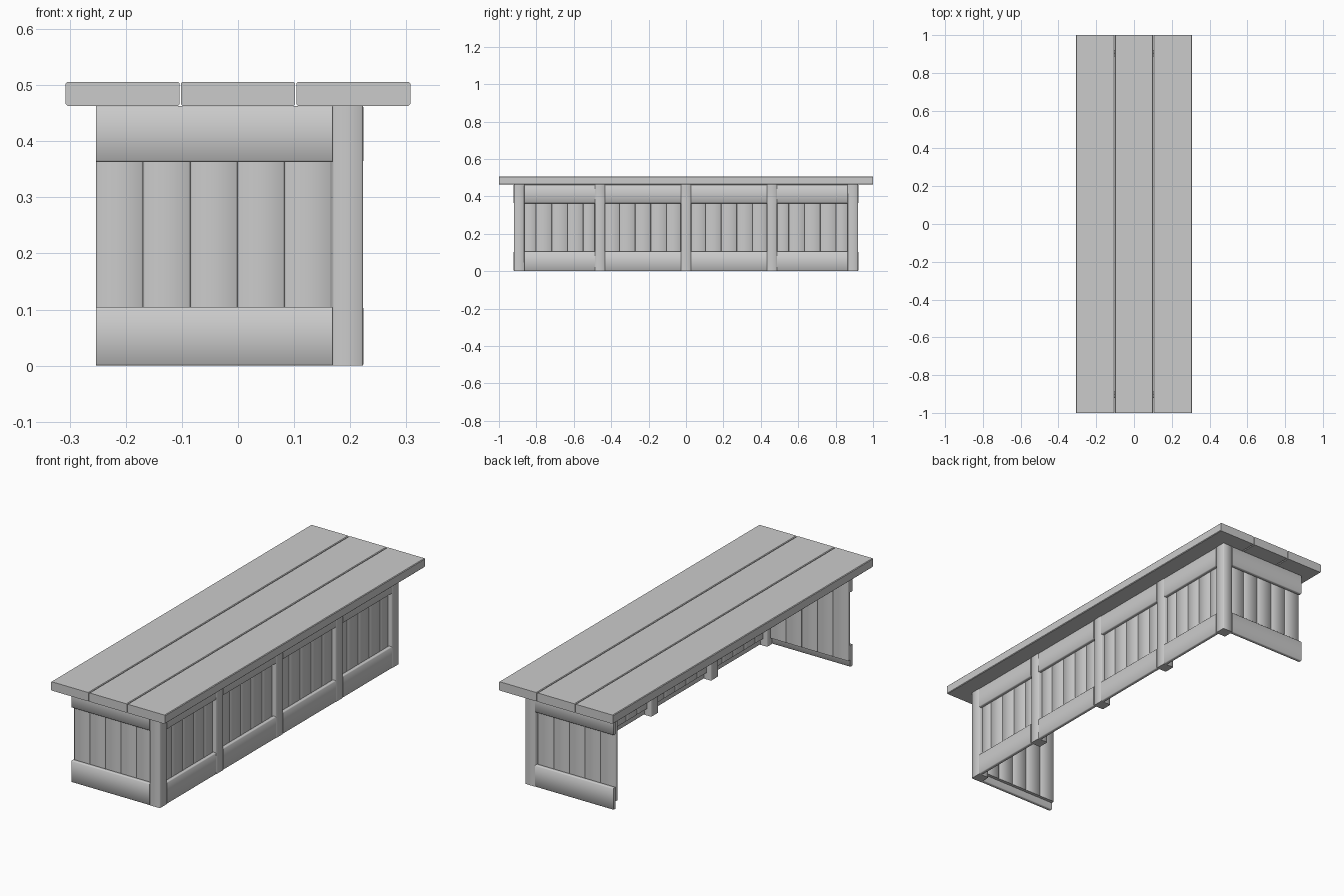
import bpy
import bmesh
from mathutils import Vector

cube = bpy.data.objects.get("Cube")
if cube:
    bpy.data.objects.remove(cube, do_unlink=True)

# Single painted-wood colour
grey = bpy.data.materials.new("grey_wood")
grey.use_nodes = True
colour = (0.6, 0.6, 0.6, 1)
grey.diffuse_color = colour
grey.node_tree.nodes["Principled BSDF"].inputs["Base Color"].default_value = colour


def board(name, xs, ys, zs, grain, bevel=0.003, smooth=True):
    """Box between three ranges, with the edges along the grain axis bevelled."""
    lo, hi = (Vector(p) for p in zip(xs, ys, zs))
    bm = bmesh.new()
    bmesh.ops.create_cube(bm, size=1)
    for v in bm.verts:
        v.co = Vector([(c + 0.5) * (b - a) + a for c, a, b in zip(v.co, lo, hi)])
    edges = [e for e in bm.edges
             if abs((e.verts[0].co - e.verts[1].co).normalized()[grain]) > 0.9]
    bmesh.ops.bevel(bm, geom=edges, offset=bevel, segments=1,
                    affect='EDGES', profile=0.5)
    bmesh.ops.recalc_face_normals(bm, faces=bm.faces)
    mesh = bpy.data.meshes.new(name)
    bm.to_mesh(mesh)
    bm.free()
    mesh.materials.append(grey)
    obj = bpy.data.objects.new(name, mesh)
    bpy.context.collection.objects.link(obj)
    if smooth:
        bpy.ops.object.select_all(action='DESELECT')
        obj.select_set(True)
        bpy.context.view_layer.objects.active = obj
        bpy.ops.object.shade_smooth_by_angle(angle=1.0)
    return obj


X, Y, Z = range(3)
TOP = 0.463           # underside of the seat
OUT_X, OUT_Y = 0.223, 0.92
THICK = 0.018         # rail thickness
SLAT = 0.084          # slat width
POST_IN = 0.168       # inner face of the posts
RAILS = {"bottom": (0, 0.105), "top": (0.363, TOP)}
SLAT_Z = (0.035, 0.43)

# Seat planks
for i in (-1, 0, 1):
    c = i * 0.2055
    board(f"seat_plank_{i + 2}", (c - 0.1015, c + 0.1015), (-1, 1),
          (TOP, 0.506), Y, 0.003, False)

# Posts along the long side
centres = [-0.892, -0.46, 0, 0.46, 0.892]
for i, c in enumerate(centres):
    board(f"post_{i + 1}", (POST_IN, OUT_X), (c - 0.0275, c + 0.0275), (0, TOP), Z)

# Long side: rails and slats in each bay
for i, (a, b) in enumerate(zip(centres, centres[1:])):
    a, b = a + 0.0275, b - 0.0275
    for level, zs in RAILS.items():
        board(f"side_{level}_rail_{i + 1}", (OUT_X - THICK, OUT_X + 0.001), (a, b), zs, Y)
    mid = (a + b) / 2
    for k in range(5):
        y = mid + (k - 2.5) * SLAT
        board(f"side_slat_{i + 1}_{k + 1}", (OUT_X - THICK - 0.016, OUT_X - THICK),
              (max(y, a), min(y + SLAT, b)), SLAT_Z, Z)

# Two end panels
for side, label in ((-1, "front"), (1, "back")):
    def span(outer, inner):
        return sorted((side * outer, side * inner))
    for level, zs in RAILS.items():
        board(f"{label}_{level}_rail", (-0.253, POST_IN),
              span(OUT_Y + 0.001, OUT_Y - THICK), zs, X)
    for k in range(5):
        x = -0.253 + k * SLAT
        board(f"{label}_slat_{k + 1}", (x, x + SLAT),
              span(OUT_Y - THICK, OUT_Y - THICK - 0.016), SLAT_Z, Z)
